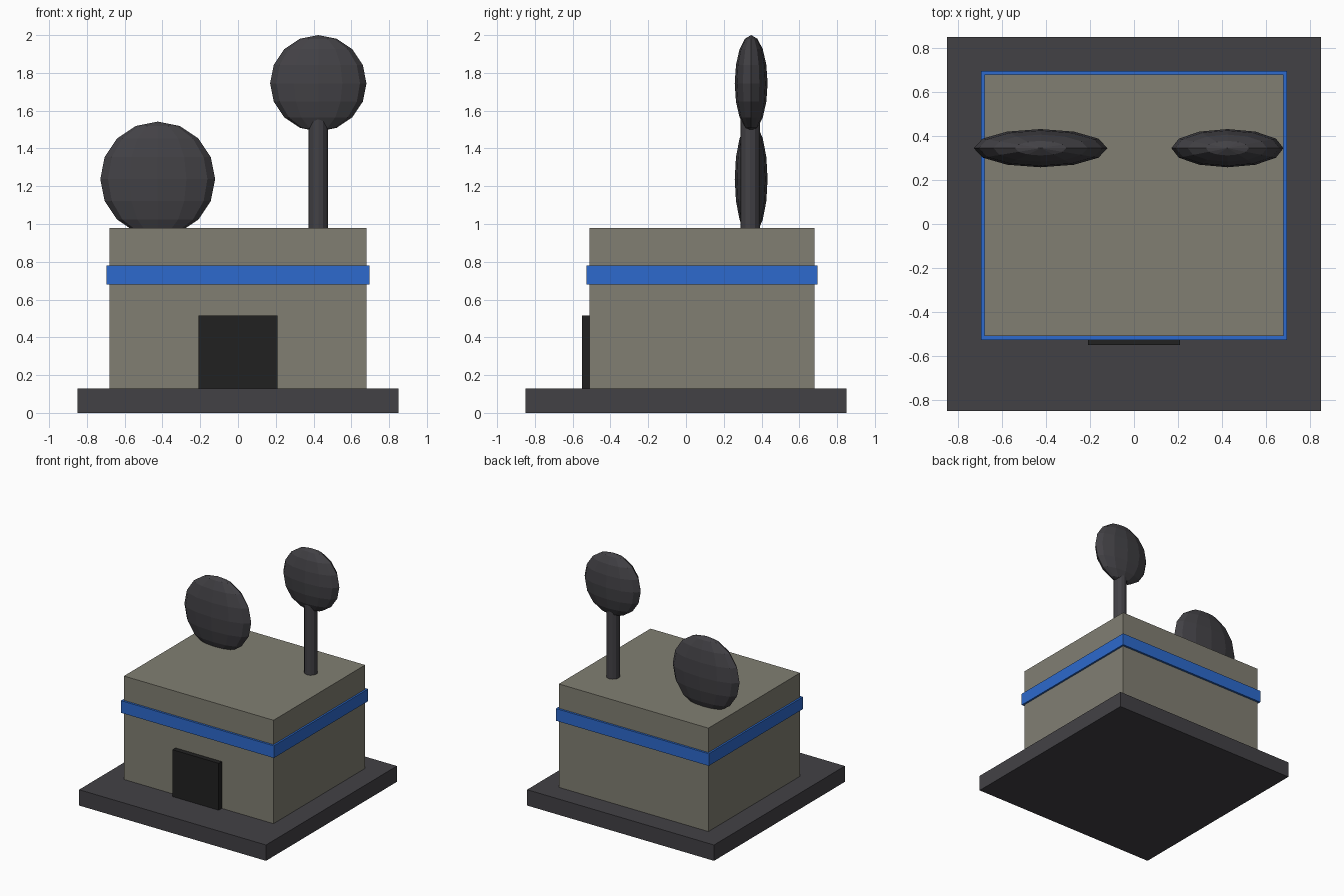
import bpy

cube = bpy.data.objects.get("Cube")
if cube:
    bpy.data.objects.remove(cube, do_unlink=True)


def material(name, rgb):
    mat = bpy.data.materials.new(name)
    mat.use_nodes = True
    color = (*rgb, 1)
    mat.diffuse_color = color
    for node in mat.node_tree.nodes:
        if node.type == 'BSDF_PRINCIPLED':
            node.inputs["Base Color"].default_value = color
    return mat


dark_grey = material("dark grey", (0.055, 0.053, 0.060))
stone = material("warm stone", (0.220, 0.212, 0.171))
blue = material("blue", (0.026, 0.144, 0.61))
black = material("near black", (0.015, 0.015, 0.015))


def finish(name, mat):
    obj = bpy.context.object
    obj.name = obj.data.name = name
    obj.data.materials.append(mat)
    return obj


def box(name, mat, low, high):
    center = [(a + b) / 2 for a, b in zip(low, high)]
    bpy.ops.mesh.primitive_cube_add(size=1, location=center)
    obj = finish(name, mat)
    obj.scale = [b - a for a, b in zip(low, high)]


def dish(name, x, z, radius):
    bpy.ops.mesh.primitive_uv_sphere_add(segments=12, ring_count=8, radius=1,
                                         location=(x, 0.345, z))
    finish(name, dark_grey).scale = (radius, 0.087, radius)


# Ground slab, building, trim band and door
box("base_slab", dark_grey, (-0.85, -0.85, 0), (0.85, 0.85, 0.13))
box("building", stone, (-0.68, -0.51, 0.13), (0.68, 0.68, 0.98))
box("trim_band", blue, (-0.695, -0.527, 0.68), (0.695, 0.697, 0.78))
box("door", black, (-0.21, -0.55, 0.13), (0.21, -0.5, 0.515))

# Roof dishes and the mast that holds the tall one
dish("low_dish", -0.425, 1.238, 0.304)
dish("high_dish", 0.425, 1.745, 0.255)
bpy.ops.mesh.primitive_cylinder_add(vertices=12, radius=0.051, depth=0.59,
                                    location=(0.425, 0.34, 1.26))
finish("mast", dark_grey)
